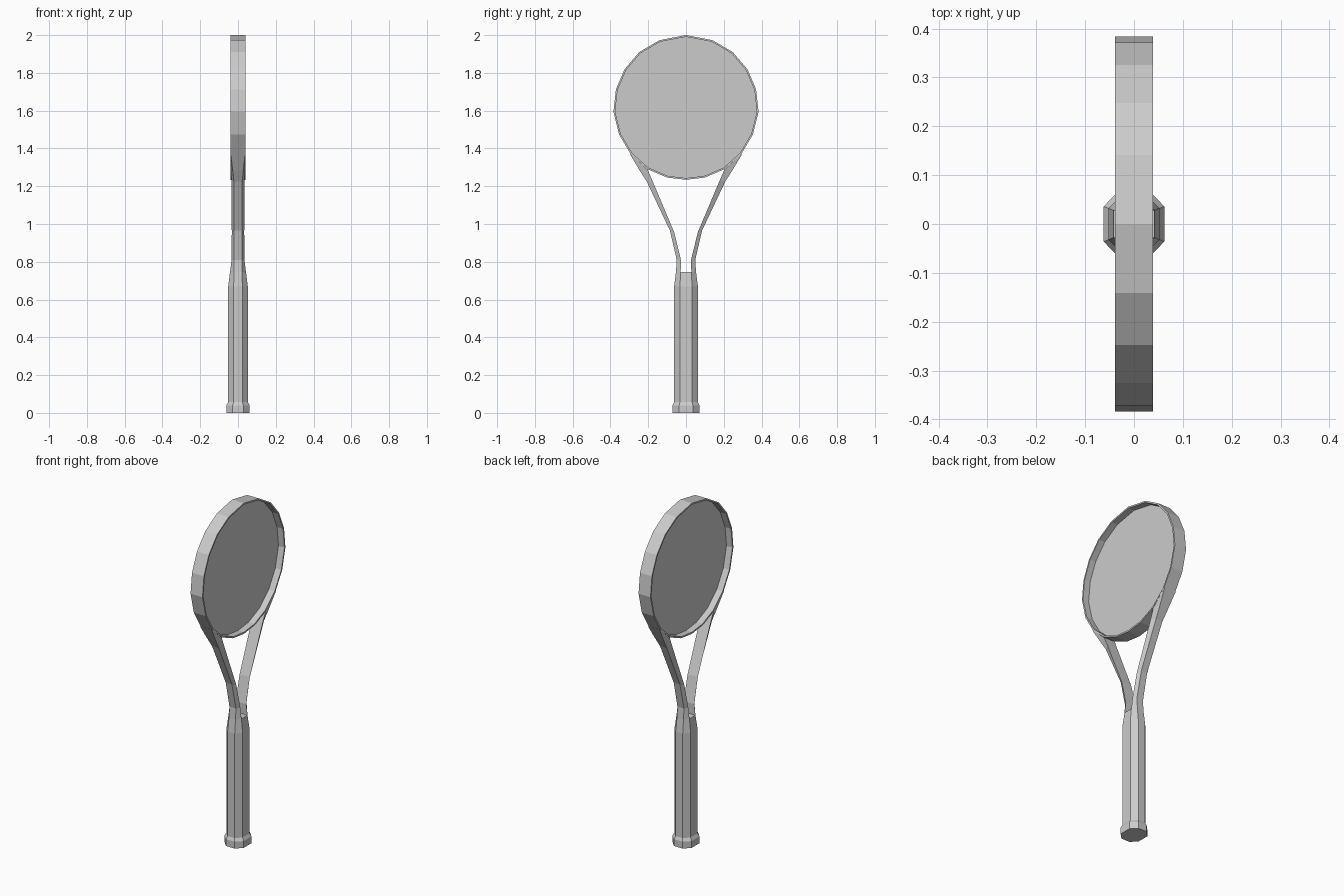
import bpy, bmesh

if "Cube" in bpy.data.objects:
    bpy.data.objects.remove(bpy.data.objects["Cube"])


def loft(name, rings, caps=True, loop=False, mirror=False):
    """Skin a list of equal-length point rings into one flat-shaded object."""
    bm = bmesh.new()
    rows = [[bm.verts.new(p) for p in ring] for ring in rings]
    pairs = list(zip(rows, rows[1:])) + ([(rows[-1], rows[0])] if loop else [])
    n = len(rows[0])
    for a, b in pairs:
        for i in range(n):
            j = (i + 1) % n
            bm.faces.new((a[i], a[j], b[j], b[i]))
    if caps and not loop:
        bm.faces.new(rows[0])
        bm.faces.new(rows[-1])
    bmesh.ops.recalc_face_normals(bm, faces=bm.faces)
    mesh = bpy.data.meshes.new(name)
    bm.to_mesh(mesh)
    bm.free()
    obj = bpy.data.objects.new(name, mesh)
    bpy.context.collection.objects.link(obj)
    if mirror:
        mod = obj.modifiers.new("mirror", 'MIRROR')
        mod.use_axis = (False, True, False)
    return obj


def octagon(hx, hy, fx, fy, z):
    """Octagon with half sizes hx, hy and flat half-lengths fx, fy."""
    q = [(hx, -fy), (hx, fy), (fx, hy), (-fx, hy),
         (-hx, fy), (-hx, -fy), (-fx, -hy), (fx, -hy)]
    return [(x, y, z) for x, y in q]


# Octagonal grip with flared butt cap and tapered top
loft("handle", [
    octagon(.062, .071, .028, .036, 0),
    octagon(.062, .071, .028, .036, .04),
    octagon(.052, .063, .023, .032, .057),
    octagon(.052, .063, .023, .032, .67),
    octagon(.042, .053, .021, .028, .747),
])

# Throat arm: trapezoid section, (inner y, inner z, outer y, outer z, inner half width, outer half width)
arm = [
    (.028, .747, .053, .747, .042, .021),
    (.027, .81, .049, .81, .034, .021),
    (.062, .955, .085, .965, .033, .020),
    (.178, .1 + 1.13, .208, 1.225, .035, .022),
    (.203, 1.288, .245, 1.283, .037, .028),
    (.290, 1.368, .298, 1.372, .0385, .038),
]
loft("throat_arms", [
    [(-wi, yi, zi), (wi, yi, zi), (wo, yo, zo), (-wo, yo, zo)]
    for yi, zi, yo, zo, wi, wo in arm], mirror=True)

# Head outline: right half, top to bottom, then mirrored
C = 1.617
half = [(0, 2), (.141, 1.973), (.248, 1.91), (.325, 1.82), (.371, 1.713),
        (.384, 1.595), (.354, 1.473), (.292, 1.369), (.203, 1.29),
        (.1, 1.246), (0, 1.234)]
outline = half + [(-y, z) for y, z in half[-2:0:-1]]


def head_ring(x, s):
    return [(x, y * s, C + (z - C) * s) for y, z in outline]


# Thin hoop around the head
W, S = .0385, .976
loft("head_hoop", [head_ring(-W, 1), head_ring(W, 1),
                   head_ring(W, S), head_ring(-W, S)], loop=True)

# Flat string bed in the middle of the hoop
mesh = bpy.data.meshes.new("string_bed")
mesh.from_pydata(head_ring(0, S + .004), [], [list(range(len(outline)))])
bpy.context.collection.objects.link(bpy.data.objects.new("string_bed", mesh))
